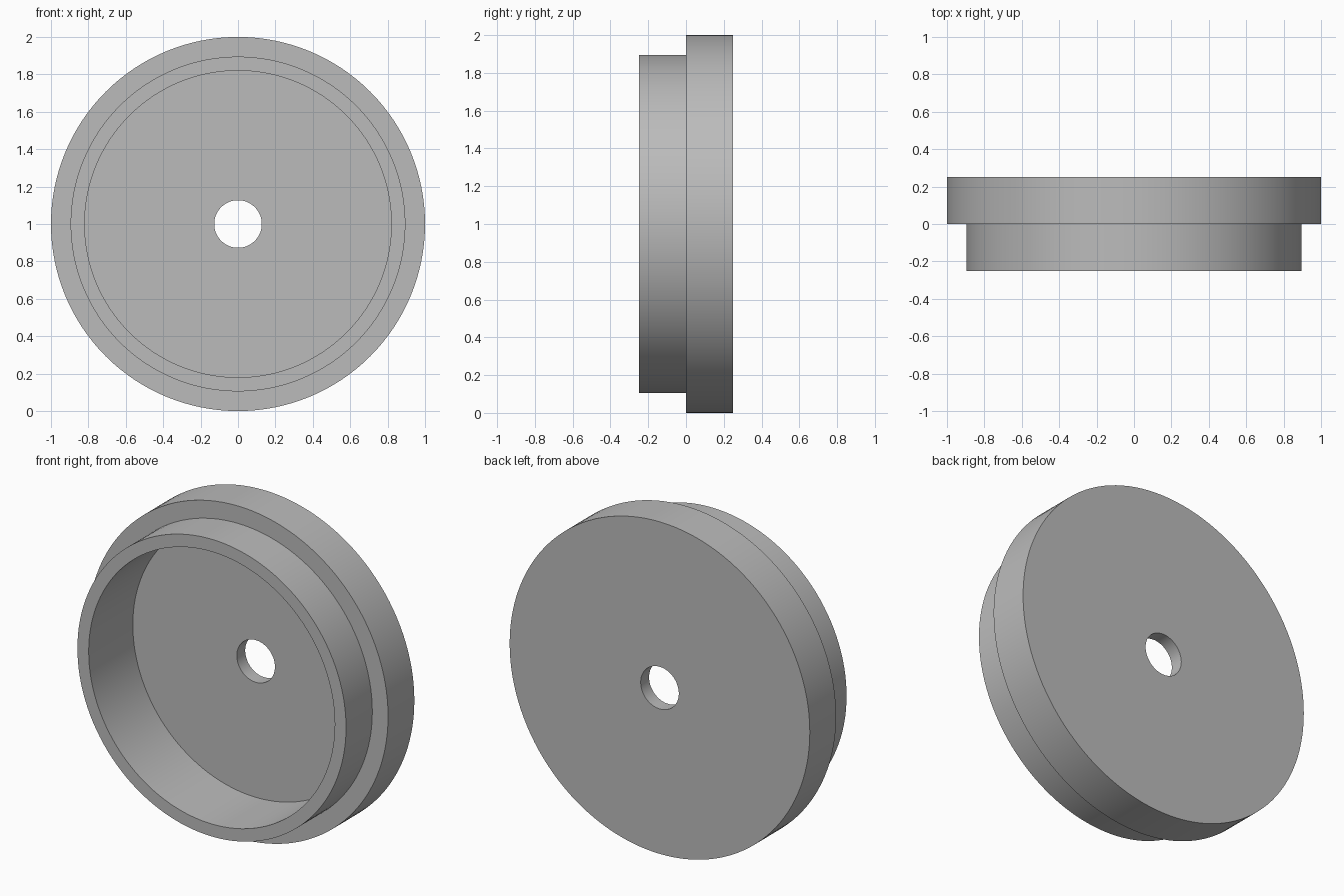
import bpy, bmesh, math
from mathutils import Vector, Matrix

cube = bpy.data.objects.get("Cube")
if cube:
    bpy.data.objects.remove(cube, do_unlink=True)

SEGMENTS = 128

# Plain grey finish
grey = bpy.data.materials.new("plain_grey")
grey.use_nodes = True
colour = (0.5, 0.5, 0.5, 1)
grey.diffuse_color = colour
grey.node_tree.nodes["Principled BSDF"].inputs["Base Color"].default_value = colour


def lathe(name, profile):
    """Spin a closed (radius, y) profile around the y axis."""
    bm = bmesh.new()
    verts = [bm.verts.new((r, y, 0)) for r, y in profile]
    edges = [bm.edges.new((a, b)) for a, b in zip(verts, verts[1:] + verts[:1])]
    bmesh.ops.spin(bm, geom=verts + edges, cent=(0, 0, 0), axis=(0, 1, 0),
                   angle=math.tau, steps=SEGMENTS, use_merge=True)
    bmesh.ops.remove_doubles(bm, verts=bm.verts, dist=1e-5)
    bmesh.ops.recalc_face_normals(bm, faces=bm.faces)
    mesh = bpy.data.meshes.new(name)
    bm.to_mesh(mesh)
    bm.free()
    mesh.materials.append(grey)
    obj = bpy.data.objects.new(name, mesh)
    bpy.context.collection.objects.link(obj)
    return obj


# Stepped cap: flange, narrower lip, deep recess and centre hole
cap = lathe("stepped_cap", [
    (0.127, 0.25), (1.0, 0.25), (1.0, 0.0), (0.895, 0.0),
    (0.895, -0.25), (0.82, -0.25), (0.82, 0.17), (0.127, 0.17),
])
cap.location.z = 1.0

bpy.context.view_layer.objects.active = cap
cap.select_set(True)
bpy.ops.object.shade_smooth_by_angle(angle=math.radians(30))
